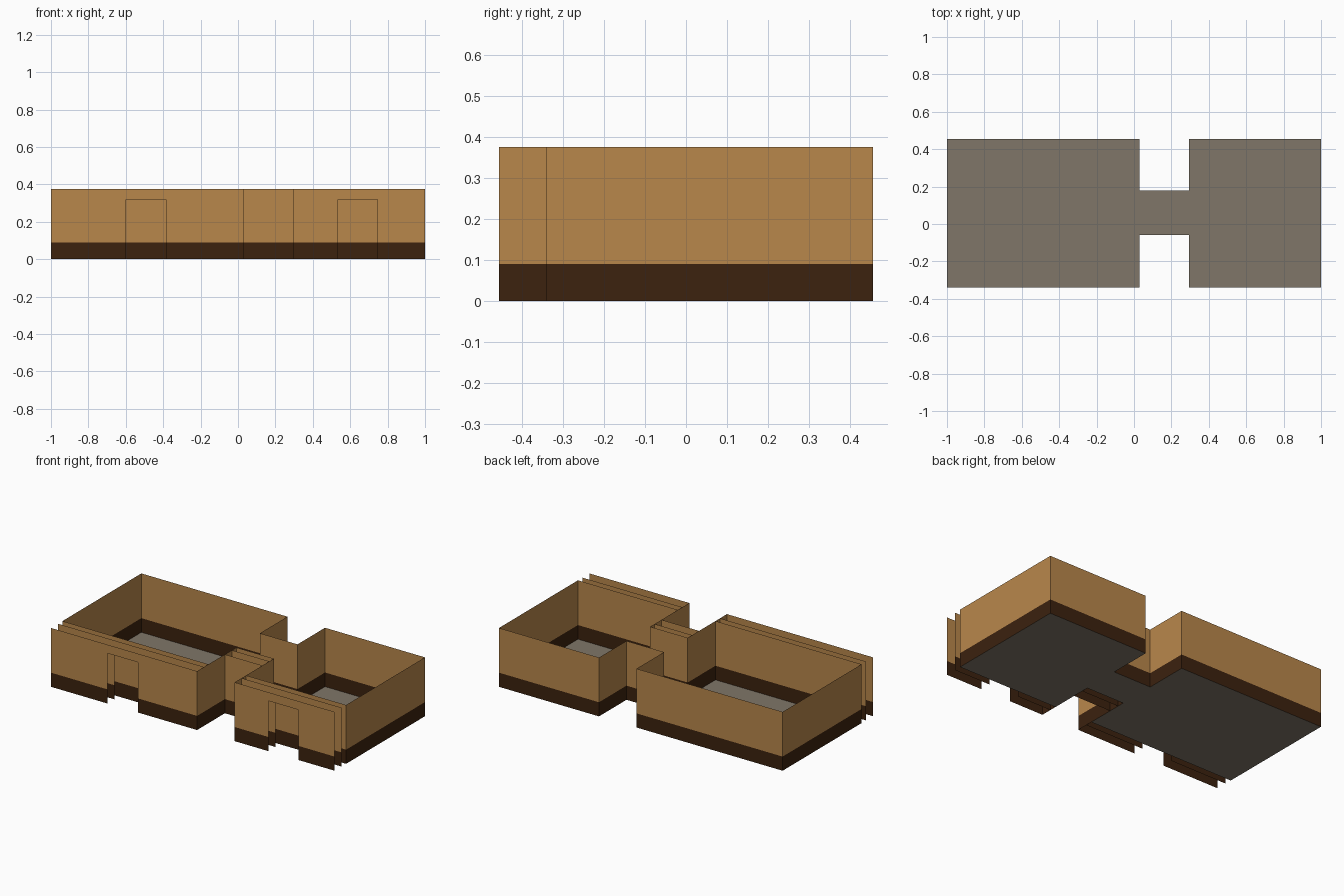
import bpy, bmesh

if "Cube" in bpy.data.objects:
    bpy.data.objects.remove(bpy.data.objects["Cube"])

WALL_H, BASE_H, DOOR_H = 0.375, 0.09, 0.32


def material(name, rgb):
    m = bpy.data.materials.new(name)
    m.diffuse_color = (*rgb, 1)
    m.use_nodes = True
    m.node_tree.nodes["Principled BSDF"].inputs["Base Color"].default_value = m.diffuse_color
    return m


tan = material("tan_wall", (0.485, 0.242, 0.071))
dark = material("dark_brown_base", (0.045, 0.016, 0.0045))
grey = material("warm_grey_floor", (0.215, 0.182, 0.138))


def finish(bm, name, mats):
    me = bpy.data.meshes.new(name)
    bm.to_mesh(me)
    bm.free()
    for m in mats:
        me.materials.append(m)
    ob = bpy.data.objects.new(name, me)
    bpy.context.collection.objects.link(ob)


def panel(bm, p, q, z0, z1, mat):
    f = bm.faces.new([bm.verts.new(c) for c in
                      ((*p, z0), (*q, z0), (*q, z1), (*p, z1))])
    f.material_index = mat


def wall(name, points, doors=()):
    """Thin sheet walls along a path; doors are x ranges cut from long front runs."""
    bm = bmesh.new()
    for p, q in zip(points, points[1:]):
        cuts = [d for d in doors if p[1] == q[1] and p[0] < d[0] and d[1] < q[0]]
        start = p
        for a, b in cuts:
            left, right = (a, p[1]), (b, p[1])
            panel(bm, start, left, 0, BASE_H, 1)
            panel(bm, start, left, BASE_H, WALL_H, 0)
            panel(bm, left, right, DOOR_H, WALL_H, 0)
            start = right
        panel(bm, start, q, 0, BASE_H, 1)
        panel(bm, start, q, BASE_H, WALL_H, 0)
    bmesh.ops.remove_doubles(bm, verts=bm.verts, dist=1e-5)
    finish(bm, name, (tan, dark))


# two rooms joined by a narrow corridor
front = [(-1, -0.34), (0.03, -0.34), (0.03, -0.06),
         (0.295, -0.06), (0.295, -0.34), (1, -0.34)]
back = [(1, 0.455), (0.295, 0.455), (0.295, 0.178),
        (0.03, 0.178), (0.03, 0.455), (-1, 0.455)]
wall("room_walls", front + back + front[:1])

# layered front sheets with door openings
doors = [(-0.6, -0.385), (0.535, 0.745)]
for name, off in (("middle_front_wall", 0.045), ("outer_front_wall", 0.115)):
    wall(name, [(x, y - off) for x, y in front], doors)

# floor with a tan rim
bm = bmesh.new()
f = bm.faces.new([bm.verts.new((x, y, 0)) for x, y in front + back])
bm.normal_update()
rim = bmesh.ops.inset_region(bm, faces=[f], thickness=0.032, use_even_offset=True)
for r in rim["faces"]:
    r.material_index = 1
finish(bm, "floor", (grey, tan))
